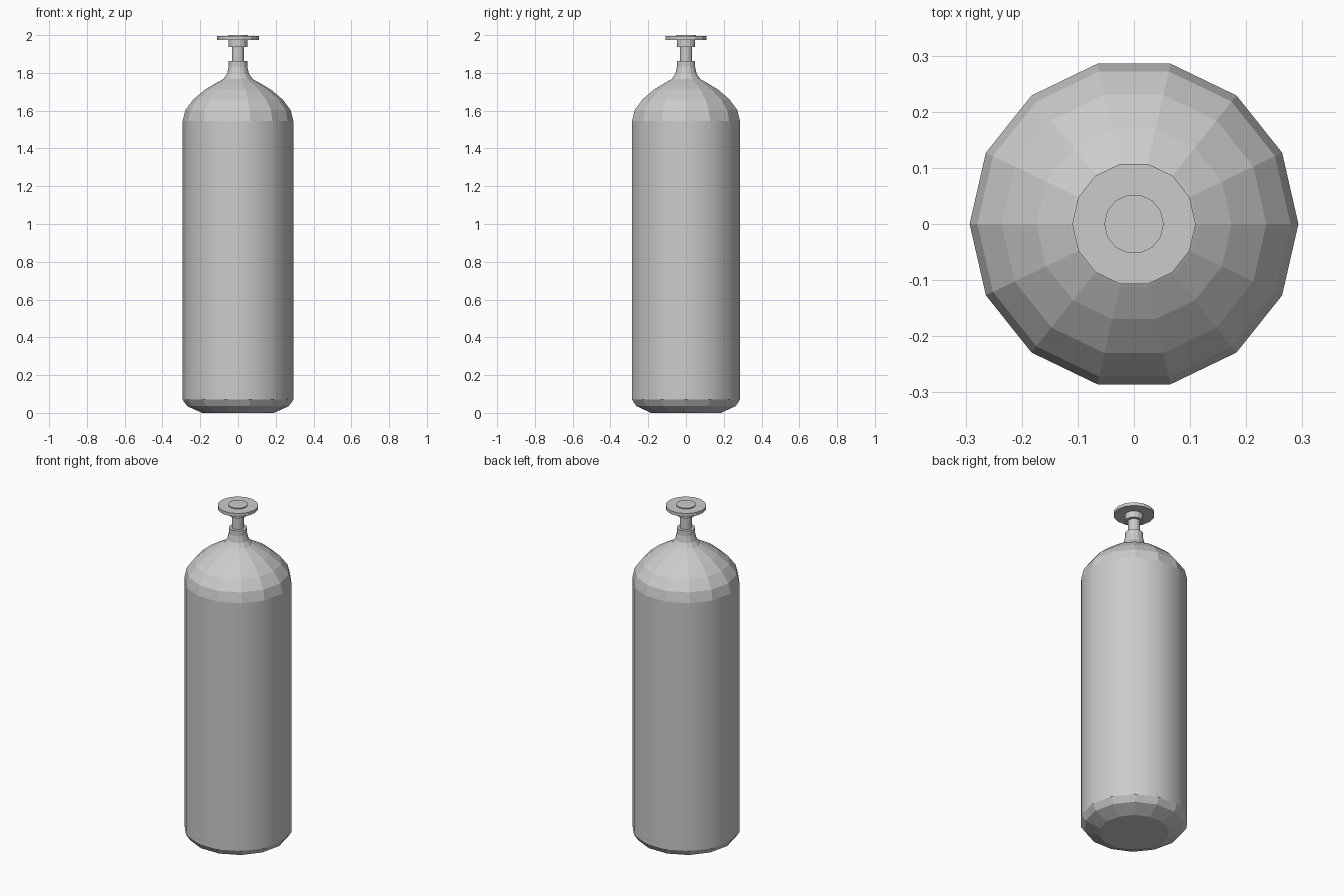
import bpy, math

if "Cube" in bpy.data.objects:
    bpy.data.objects.remove(bpy.data.objects["Cube"])

SIDES = 14


def lathe(name, profile, smooth_bands=()):
    """Spin (radius, z) points about z and cap both ends."""
    verts, faces, smooth = [], [], []
    for r, z in profile:
        for i in range(SIDES):
            a = 2 * math.pi * i / SIDES
            verts.append((r * math.cos(a), r * math.sin(a), z))
    for k in range(len(profile) - 1):
        for i in range(SIDES):
            j = (i + 1) % SIDES
            a, b = k * SIDES, (k + 1) * SIDES
            faces.append((a + i, a + j, b + j, b + i))
            smooth.append(k in smooth_bands)
    top = (len(profile) - 1) * SIDES
    faces.append(tuple(reversed(range(SIDES))))
    faces.append(tuple(range(top, top + SIDES)))
    smooth += [False, False]
    mesh = bpy.data.meshes.new(name)
    mesh.from_pydata(verts, [], faces)
    mesh.polygons.foreach_set("use_smooth", smooth)
    mesh.update()
    obj = bpy.data.objects.new(name, mesh)
    bpy.context.collection.objects.link(obj)
    return obj


# Tank: chamfered base, smooth straight wall, faceted shoulder, flared neck
lathe("tank_body", [
    (0.19, 0.0), (0.27, 0.036), (0.293, 0.07),
    (0.293, 1.545), (0.279, 1.603), (0.236, 1.66), (0.174, 1.712),
    (0.115, 1.747), (0.078, 1.767), (0.058, 1.795), (0.05, 1.83), (0.05, 1.862),
], smooth_bands=(2,))

# Valve stem
lathe("valve_stem", [(0.033, 1.85), (0.033, 1.945)])

# Collar under the handwheel
lathe("valve_collar", [(0.05, 1.937), (0.05, 1.98)])

# Handwheel disc
lathe("handwheel", [(0.11, 1.975), (0.11, 1.994)])

# Cap on top of the handwheel
lathe("handwheel_cap", [(0.053, 1.99), (0.053, 2.0)])
